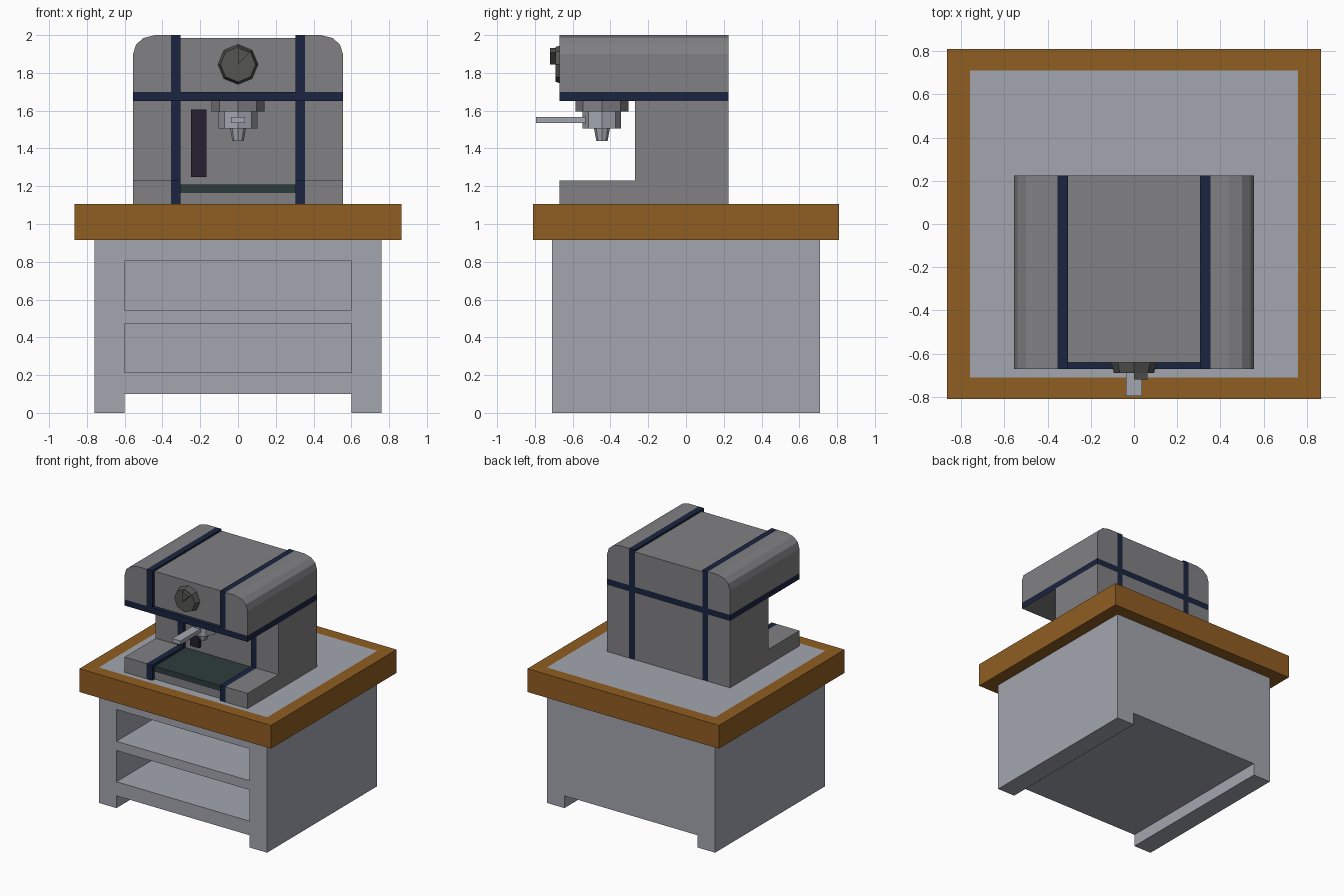
import bpy, bmesh, math
from mathutils import Matrix

if "Cube" in bpy.data.objects:
    bpy.data.objects.remove(bpy.data.objects["Cube"])


def material(name, color):
    m = bpy.data.materials.new(name)
    m.diffuse_color = (*color, 1)
    m.use_nodes = True
    m.node_tree.nodes["Principled BSDF"].inputs["Base Color"].default_value = m.diffuse_color
    return m


WOOD = material("wood", (0.28, 0.11, 0.016))
NAVY = material("navy_trim", (0.01, 0.018, 0.05))
STEEL = material("light_steel", (0.37, 0.38, 0.43))
GREY = material("body_grey", (0.22, 0.22, 0.23))
DARK = material("dark_grey", (0.09, 0.09, 0.085))
TRAY = material("tray_green", (0.027, 0.045, 0.045))
PURPLE = material("dark_panel", (0.018, 0.014, 0.03))


def finish(name, bm, mat):
    bmesh.ops.recalc_face_normals(bm, faces=bm.faces)
    me = bpy.data.meshes.new(name)
    bm.to_mesh(me)
    bm.free()
    ob = bpy.data.objects.new(name, me)
    bpy.context.collection.objects.link(ob)
    if mat:
        me.materials.append(mat)
    return ob


def prism(name, pts, axis, lo, hi, mat):
    """Extrude a profile: (y,z) points along x, or (x,z) points along y."""
    bm = bmesh.new()
    rings = []
    for t in (lo, hi):
        rings.append([bm.verts.new((t, a, b) if axis == "x" else (a, t, b)) for a, b in pts])
    n = len(pts)
    for r in rings:
        bm.faces.new(r)
    for i in range(n):
        j = (i + 1) % n
        bm.faces.new((rings[0][i], rings[0][j], rings[1][j], rings[1][i]))
    return finish(name, bm, mat)


def box(name, x, y, z, mat=None):
    pts = [(x[0], z[0]), (x[1], z[0]), (x[1], z[1]), (x[0], z[1])]
    return prism(name, pts, "y", y[0], y[1], mat)


def drum(name, r1, r2, z1, z2, y, mat):
    """Eight-sided upright cone section with corners on the axes."""
    bm = bmesh.new()
    bmesh.ops.create_cone(bm, cap_ends=True, segments=8, radius1=r1, radius2=r2, depth=z2 - z1,
                          matrix=Matrix.Translation((0, y, (z1 + z2) / 2)))
    return finish(name, bm, mat)


def cut(ob, cutter):
    cutter.hide_render = True
    cutter.hide_viewport = True
    mod = ob.modifiers.new("cut", "BOOLEAN")
    mod.operation = "DIFFERENCE"
    mod.solver = "EXACT"
    mod.object = cutter


TOP = 1.105

# Cabinet with runner feet and two open shelves
cabinet = prism("cabinet", [(-.76, 0), (-.6, 0), (-.6, .1), (.6, .1), (.6, 0), (.76, 0),
                            (.76, TOP), (-.76, TOP)], "y", -.71, .71, STEEL)
for z in ((.215, .47), (.545, .805)):
    cut(cabinet, box("shelf_cutter", (-.6, .6), (-.9, .61), z, STEEL))

# Wooden border around the counter
border = box("counter_border", (-.865, .865), (-.81, .81), (.915, TOP), WOOD)
cut(border, box("border_cutter", (-.76, .76), (-.71, .71), (.8, 1.2), WOOD))

# Machine body: side shells and navy stripes, repeated on both sides
F, B = -.67, .225
lower = [(F, TOP), (B, TOP), (B, 1.65), (-.27, 1.65), (-.27, 1.23), (F, 1.23)]
for s, side in ((-1, "left"), (1, "right")):
    prism(side + "_lower_shell", lower, "x", s * .355, s * .555, GREY)
    head = [(.355, 1.7), (.555, 1.7), (.555, 1.9), (.54, 1.95), (.5, 1.985), (.44, 2), (.355, 2)]
    prism(side + "_head_shell", [(s * x, z) for x, z in head], "y", F, B, GREY)
    prism(side + "_lower_stripe", lower, "x", s * .305, s * .355, NAVY)
    box(side + "_head_stripe", (s * .305, s * .355), (F, B), (1.7, 2), NAVY)

# Recessed middle of the body
prism("lower_middle", [(-.64, TOP), (B, TOP), (B, 1.65), (-.24, 1.65), (-.24, 1.165),
                       (-.64, 1.165)], "x", -.305, .305, GREY)
box("head_middle", (-.305, .305), (-.64, B), (1.7, 1.985), GREY)

# Navy belt with a grey underside
belt = box("belt", (-.555, .555), (F, B), (1.65, 1.7), NAVY)
belt.data.materials.append(GREY)
for p in belt.data.polygons:
    if p.normal.z < -.9:
        p.material_index = 1

# Drip tray and back panel strip
box("drip_tray", (-.305, .305), (-.64, -.24), (1.165, 1.21), TRAY)
box("panel_strip", (-.25, -.168), (-.265, -.235), (1.25, 1.605), PURPLE)

# Brew head, filter holder, spout and handle
drum("brew_head", .14, .14, 1.595, 1.65, -.445, GREY)
drum("filter_holder", .102, .102, 1.505, 1.595, -.445, STEEL)
drum("spout", .03, .042, 1.44, 1.505, -.445, STEEL)
box("handle", (-.037, .037), (-.795, -.53), (1.535, 1.567), STEEL)

# Tapered dial with a raised wedge pointer
dial = drum("dial", .106, .093, -.025, .025, 0, DARK)
dial.data.transform(Matrix.Translation((0, -.665, 1.845)) @ Matrix.Rotation(math.pi / 2, 4, "X"))
prism("dial_pointer", [(0, 1.845), (.062, 1.907), (0, 1.932)], "y", -.72, -.69, DARK)
